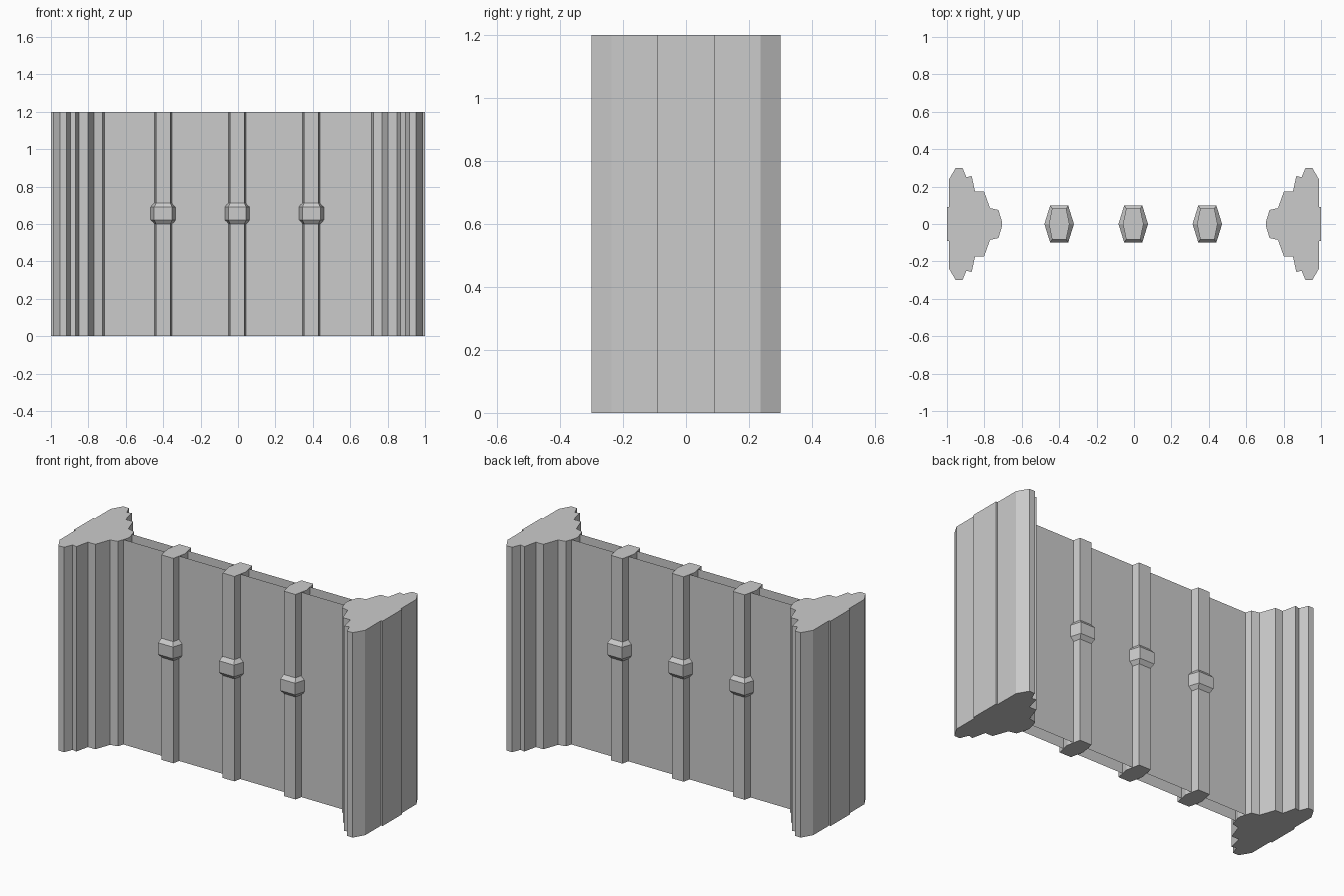
import bpy, bmesh

if "Cube" in bpy.data.objects:
    bpy.data.objects.remove(bpy.data.objects["Cube"])

H = 1.2
BAR_X = (-0.4, -0.004, 0.392)


def make_object(name, bm):
    bmesh.ops.recalc_face_normals(bm, faces=bm.faces)
    mesh = bpy.data.meshes.new(name)
    bm.to_mesh(mesh)
    bm.free()
    ob = bpy.data.objects.new(name, mesh)
    bpy.context.collection.objects.link(ob)
    return ob


def loft(name, rings):
    """Closed solid through stacked rings, each (outline, z)."""
    bm = bmesh.new()
    loops = [[bm.verts.new((x, y, z)) for x, y in pts] for pts, z in rings]
    n = len(loops[0])
    for a, b in zip(loops, loops[1:]):
        for i in range(n):
            j = (i + 1) % n
            bm.faces.new((a[i], a[j], b[j], b[i]))
    bm.faces.new(loops[0])
    bm.faces.new(loops[-1])
    return make_object(name, bm)


def hexagon(cx, flat, wide, depth):
    return [(cx + wide, 0), (cx + flat, depth), (cx - flat, depth),
            (cx - wide, 0), (cx - flat, -depth), (cx + flat, -depth)]


# moulded side posts: half profile from the outer wall to the inner nose
half = [(1.0, 0.09), (0.99, 0.09), (0.99, 0.237), (0.953, 0.3), (0.917, 0.3),
        (0.896, 0.25), (0.868, 0.257), (0.85, 0.175), (0.802, 0.175),
        (0.77, 0.085), (0.725, 0.075), (0.705, 0.01)]
profile = half + [(x, -y) for x, y in reversed(half)]
for side, s in (("left", -1), ("right", 1)):
    pts = [(s * x, y) for x, y in profile]
    loft(side + "_post", [(pts, 0), (pts, H)])

# upright bars with a faceted collar
for i, cx in enumerate(BAR_X):
    bar = hexagon(cx, 0.038, 0.055, 0.082)
    loft(f"bar_{i + 1}", [(bar, 0), (bar, H)])
    inner = hexagon(cx, 0.038, 0.055, 0.082)
    outer = hexagon(cx, 0.048, 0.079, 0.1)
    loft(f"collar_{i + 1}", [(inner, 0.6), (outer, 0.622),
                             (outer, 0.69), (inner, 0.712)])

# thin front and back panes, open between
for name, y in (("front_pane", -0.04), ("back_pane", 0.04)):
    bm = bmesh.new()
    bm.faces.new([bm.verts.new((x, y, z)) for x, z in
                  ((-0.73, 0), (0.73, 0), (0.73, H), (-0.73, H))])
    make_object(name, bm)
